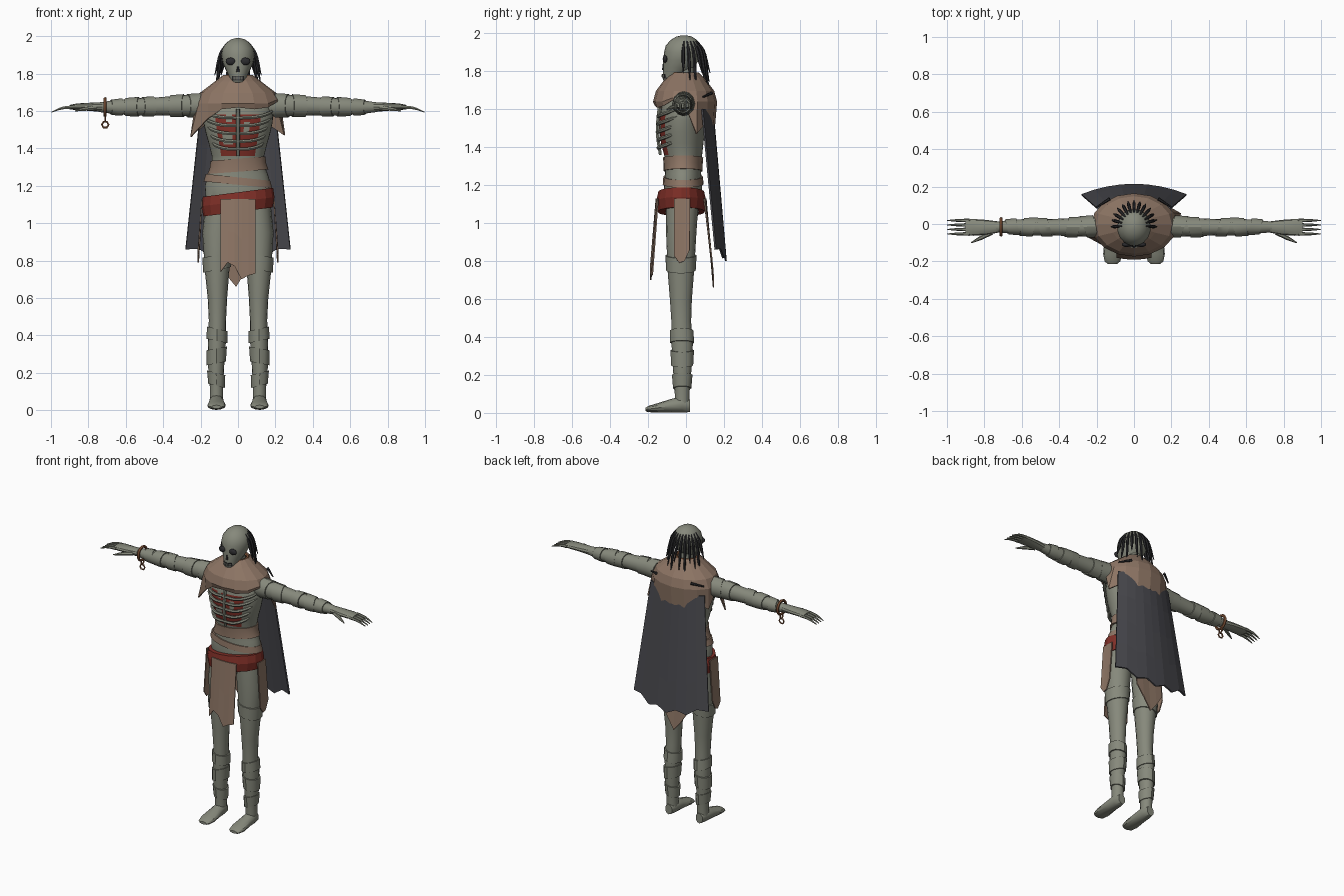
import bpy, bmesh
from math import sin, cos, pi, radians
from mathutils import Vector

default = bpy.data.objects.get("Cube")
if default:
    bpy.data.objects.remove(default)


def material(name, r, g, b):
    mat = bpy.data.materials.new(name)
    mat.use_nodes = True
    mat.diffuse_color = (r, g, b, 1)
    shader = mat.node_tree.nodes["Principled BSDF"]
    shader.inputs["Base Color"].default_value = (r, g, b, 1)
    shader.inputs["Roughness"].default_value = 0.8
    return mat


skin = material("grey green skin", .24, .25, .2)
cloth = material("brown cloth", .27, .18, .13)
cape_grey = material("charcoal cape", .065, .065, .075)
red = material("dark red", .21, .028, .02)
dark = material("near black", .025, .025, .028)
copper = material("copper", .25, .1, .045)
bone = material("pale bone", .4, .4, .34)


def finish(obj, mat, smooth=True):
    obj.data.materials.append(mat)
    if smooth:
        bpy.ops.object.select_all(action='DESELECT')
        obj.select_set(True)
        bpy.context.view_layer.objects.active = obj
        bpy.ops.object.shade_smooth_by_angle(angle=radians(32))
    return obj


def surface(name, rows, mat, closed=False, caps=False, smooth=True, thick=0):
    """Skin a mesh over rows of points."""
    bm = bmesh.new()
    grid = [[bm.verts.new(p) for p in row] for row in rows]
    n = len(rows[0])
    for a, b in zip(grid, grid[1:]):
        for i in range(n if closed else n - 1):
            j = (i + 1) % n
            bm.faces.new((a[i], a[j], b[j], b[i]))
    if caps:
        bm.faces.new(grid[0])
        bm.faces.new(grid[-1])
    bmesh.ops.recalc_face_normals(bm, faces=bm.faces)
    mesh = bpy.data.meshes.new(name)
    bm.to_mesh(mesh)
    bm.free()
    obj = bpy.data.objects.new(name, mesh)
    bpy.context.collection.objects.link(obj)
    if thick:
        solid = obj.modifiers.new("thickness", 'SOLIDIFY')
        solid.thickness, solid.offset = thick, 0
    return finish(obj, mat, smooth)


def tube(name, rings, mat, axis='z', side=1, seg=16, tilt=0, smooth=True):
    """Loft ellipses: each ring is (position, centre a, centre b, radius a, radius b)."""
    rows = []
    for t, ca, cb, ra, rb in rings:
        row = []
        for i in range(seg):
            w = 2 * pi * i / seg
            a, b, p = ca + ra * cos(w), cb + rb * sin(w), t + tilt * cos(w)
            x, y, z = {'x': (p, a, b), 'y': (a, p, b), 'z': (a, b, p)}[axis]
            row.append((side * x, y, z))
        rows.append(row)
    return surface(name, rows, mat, True, True, smooth)


def band(name, limb, lo, hi, grow, mat=skin, **opts):
    """A wrap that follows a limb profile between two positions."""
    def at(t):
        for a, b in zip(limb, limb[1:]):
            if a[0] <= t <= b[0]:
                return Vector(a).lerp(Vector(b), (t - a[0]) / (b[0] - a[0]))
    extra = Vector((0, 0, 0, grow, grow))
    return tube(name, [at(lo) + extra, at((lo + hi) / 2) + extra, at(hi) + extra], mat, **opts)


def strand(name, points, radii, depth, mat, cyclic=False):
    """A tapered round strand along a path."""
    curve = bpy.data.curves.new(name, 'CURVE')
    curve.dimensions, curve.bevel_depth, curve.bevel_resolution = '3D', depth, 1
    curve.resolution_u, curve.use_fill_caps = 3, True
    spline = curve.splines.new('BEZIER')
    spline.bezier_points.add(len(points) - 1)
    spline.use_cyclic_u = cyclic
    for p, co, r in zip(spline.bezier_points, points, radii):
        p.co, p.radius = co, r
        p.handle_left_type = p.handle_right_type = 'AUTO'
    obj = bpy.data.objects.new(name, curve)
    bpy.context.collection.objects.link(obj)
    bpy.ops.object.select_all(action='DESELECT')
    obj.select_set(True)
    bpy.context.view_layer.objects.active = obj
    bpy.ops.object.convert(target='MESH')
    return finish(bpy.context.object, mat)


def ball(name, loc, size, mat):
    bpy.ops.mesh.primitive_uv_sphere_add(segments=12, ring_count=8, location=loc)
    bpy.context.object.scale = size
    bpy.context.object.name = name
    return finish(bpy.context.object, mat)


def ring(name, loc, rot, major, minor, sides):
    bpy.ops.mesh.primitive_torus_add(location=loc, rotation=rot, major_radius=major,
                                     minor_radius=minor, major_segments=sides, minor_segments=6)
    bpy.context.object.name = name
    return finish(bpy.context.object, copper)


# torso with open red chest
body = [(1.03, 0, -.02, .1, .08), (1.1, 0, -.02, .17, .1), (1.2, 0, -.015, .177, .1),
        (1.26, 0, -.015, .16, .095), (1.32, 0, -.015, .138, .095), (1.36, 0, -.015, .14, .1),
        (1.42, 0, -.02, .155, .112), (1.48, 0, -.02, .172, .118), (1.54, 0, -.02, .185, .12),
        (1.58, 0, -.015, .188, .12), (1.65, 0, -.01, .175, .11), (1.71, 0, 0, .11, .08),
        (1.77, 0, -.01, .05, .05)]
torso = tube("torso", body, skin, seg=36)
torso.data.materials.append(red)
for f in torso.data.polygons:
    c = f.center
    row = int((c.z - 1.36) / .06)
    patch = .04 < c.x * (-1) ** row < .075 and row != 0
    if c.y < -.05 and 1.36 < c.z < 1.58 and abs(c.x) < .085 + .012 * row and not patch:
        f.material_index = 1

# ribs and sternum
strand("sternum", [(0, -.135, 1.36), (0, -.15, 1.48), (0, -.14, 1.61)], (.8, 1, 1), .011, skin)
for s in (1, -1):
    for i in range(5):
        z, w = 1.395 + i * .042, .135 + .011 * i
        strand("rib", [(0, -.145, z), (s * w * .5, -.142, z + .004), (s * w * .87, -.1, z + .02),
                       (s * w * 1.05, -.045, z + .04)], (.9, 1, 1, .6), .01, skin)

# waist wraps and belt
band("waist_wrap_upper", body, 1.275, 1.345, .008, cloth, tilt=.012, seg=20)
band("waist_wrap_lower", body, 1.205, 1.245, .008, cloth, tilt=-.018, seg=20)
tube("belt", [(1.06, 0, -.025, .185, .125), (1.115, 0, -.025, .195, .133),
              (1.165, 0, -.025, .188, .122)], red, seg=18, tilt=.024, smooth=False)

# head and neck
tube("neck", [(1.68, 0, 0, .055, .055), (1.84, 0, -.01, .045, .05)], skin)
tube("head", [(1.745, 0, -.085, .022, .022), (1.755, 0, -.083, .035, .037),
              (1.78, 0, -.065, .046, .058), (1.82, 0, -.04, .066, .08),
              (1.86, 0, -.025, .083, .095), (1.9, 0, -.018, .09, .098),
              (1.935, 0, -.015, .083, .092), (1.965, 0, -.012, .062, .07),
              (1.983, 0, -.01, .036, .042), (1.99, 0, -.01, .008, .01)], skin, seg=20)
for s in (1, -1):
    ball("eye_socket", (s * .039, -.11, 1.865), (.027, .013, .02), dark)
tube("nose_hole", [(1.807, 0, -.117, .011, .01), (1.838, 0, -.119, .004, .006)], dark, seg=6)
tube("mouth", [(1.763, 0, -.1, .032, .024), (1.787, 0, -.1, .034, .026)], dark, seg=12)
for i in range(5):
    x = (i - 2) * .011
    tube("tooth", [(1.767, x, -.124 + x * x * 12, .004, .004),
                   (1.783, x, -.126 + x * x * 12, .004, .004)], bone, seg=6)

# hair strands fanned round the back of the head
for i in range(13):
    w = radians(-2 + i * 184 / 12)
    drop = .045 * (i % 3)
    path = [(r * cos(w), -.01 + r * 1.1 * sin(w), z) for r, z in
            ((.062, 1.958), (.092, 1.91), (.108, 1.85 - drop / 2), (.125, 1.79 - drop))]
    strand("hair_strand", path, (.6, 1, 1, .2), .009, dark)

# shawl with ragged hem
ring("neck_ring", (0, -.012, 1.785), (0, 0, 0), .068, .009, 16)
hem = (1.62, 1.47, 1.53, 1.5, 1.52, 1.5, 1.54, 1.5, 1.62, 1.46, 1.56, 1.61, 1.62, 1.61, 1.62, 1.65)
rows = []
for rx, ry, z in ((.075, .07, 1.79), (.12, .105, 1.755), (.2, .15, 1.695), (.225, .165, 1.64), (0, 0, 0)):
    row = []
    for i, low in enumerate(hem):
        w = 2 * pi * i / len(hem)
        flare = .225 + (1.62 - low) * .3 if i in (1, 9) else .225
        a, b, h = (rx, ry, max(z, low + .01)) if z else (flare, .155, low)
        row.append((a * cos(w), b * sin(w) - .005, h))
    rows.append(row)
surface("shawl", rows, cloth, closed=True, smooth=False, thick=.008)
for s in (1, -1):
    strand("shawl_slit", [(s * .13, .135, 1.685), (s * .2, .09, 1.665)], (1, .5), .009, dark)

# cape
rows = []
for k in range(5):
    v = k / 4
    row = []
    for i in range(9):
        u = i / 4 - 1
        ragged = (.03 if i % 2 else 0) - .06 * (1 - u * u)
        row.append((u * (.2 + .08 * v), .14 + .07 * v - .055 * u * u,
                    1.6 - v * (.74 - ragged)))
    rows.append(row)
surface("cape", rows, cape_grey, smooth=False, thick=.01)


def flap(name, top, ends, at, mat=cloth):
    """A hanging cloth strip: at(u, v, z) places each point."""
    rows = []
    for v in (0, .5, 1):
        rows.append([at(2 * i / (len(ends) - 1) - 1, v, top + (low - top) * v)
                     for i, low in enumerate(ends)])
    surface(name, rows, mat, smooth=False, thick=.007)


# loincloth strips
flap("front_flap", 1.13, (.74, .79, .77, .7, .72, .73),
     lambda u, v, z: (u * .092, -.157 - .03 * v + .01 * u * u, z))
flap("back_flap", 1.13, (.8, .72, .66, .74, .82),
     lambda u, v, z: (u * .1 - .01, .105 + .04 * v - .01 * u * u, z))
for s in (1, -1):
    flap("side_flap", 1.13, (.83, .79, .8, .86),
         lambda u, v, z: (s * (.192 + .02 * v), -.022 + u * .042, z))

# limbs, mirrored
leg = [(.05, .115, -.02, .036, .038), (.13, .115, -.02, .036, .04), (.22, .117, -.02, .042, .048),
       (.36, .113, -.02, .048, .056), (.48, .11, -.025, .046, .052), (.6, .11, -.027, .052, .058),
       (.75, .112, -.027, .066, .07), (.95, .108, -.025, .082, .08), (1.1, .095, -.02, .08, .085)]
arm = [(.15, -.01, 1.63, .055, .062), (.3, -.017, 1.628, .05, .055), (.45, -.017, 1.624, .043, .047),
       (.55, -.016, 1.622, .045, .046), (.65, -.015, 1.62, .037, .038), (.74, -.016, 1.62, .028, .026)]
for s, label in ((1, "left_"), (-1, "right_")):
    tube(label + "leg", leg, skin, side=s)
    for lo, hi, tilt in ((.13, .2, .012), (.25, .33, -.01), (.37, .435, .012), (.75, .83, -.015)):
        band(label + "leg_wrap", leg, lo, hi, .008, side=s, tilt=tilt, seg=12)
    tube(label + "foot", [(.022, .115, .037, .026, .033), (-.02, .115, .045, .04, .043),
                          (-.08, .115, .037, .042, .036), (-.16, .115, .025, .05, .023),
                          (-.2, .115, .02, .042, .016), (-.213, .115, .018, .025, .009)],
         skin, axis='y', side=s, seg=12)
    tube(label + "arm", arm, skin, axis='x', side=s)
    for lo, hi, tilt in ((.2, .27, .02), (.29, .36, -.012), (.45, .51, .015), (.53, .6, -.012), (.62, .68, .01)):
        band(label + "arm_wrap", arm, lo, hi, .006, axis='x', side=s, tilt=tilt, seg=12)
    tube(label + "hand", [(.72, -.016, 1.62, .029, .027), (.79, -.018, 1.622, .04, .022),
                          (.86, -.018, 1.622, .045, .018), (.9, -.018, 1.62, .041, .012)],
         skin, axis='x', side=s, seg=12)
    for i in range(4):
        y = -.053 + i * .024
        strand(label + "finger", [(s * .88, y, 1.621), (s * .94, y, 1.615), (s * .998, y, 1.593)],
               (1, .8, .25), .01, skin)
    strand(label + "thumb", [(s * .76, -.045, 1.616), (s * .82, -.075, 1.61), (s * .87, -.1, 1.6)],
           (1.2, 1, .3), .011, skin)

# shackle and broken chain on the right wrist
ring("shackle", (-.71, -.015, 1.62), (0, pi / 2, 0), .045, .009, 14)
ring("chain_link", (-.71, -.015, 1.562), (0, pi / 2, 0), .016, .005, 6)
ring("chain_end", (-.71, -.015, 1.527), (pi / 2, 0, 0), .018, .005, 6)
